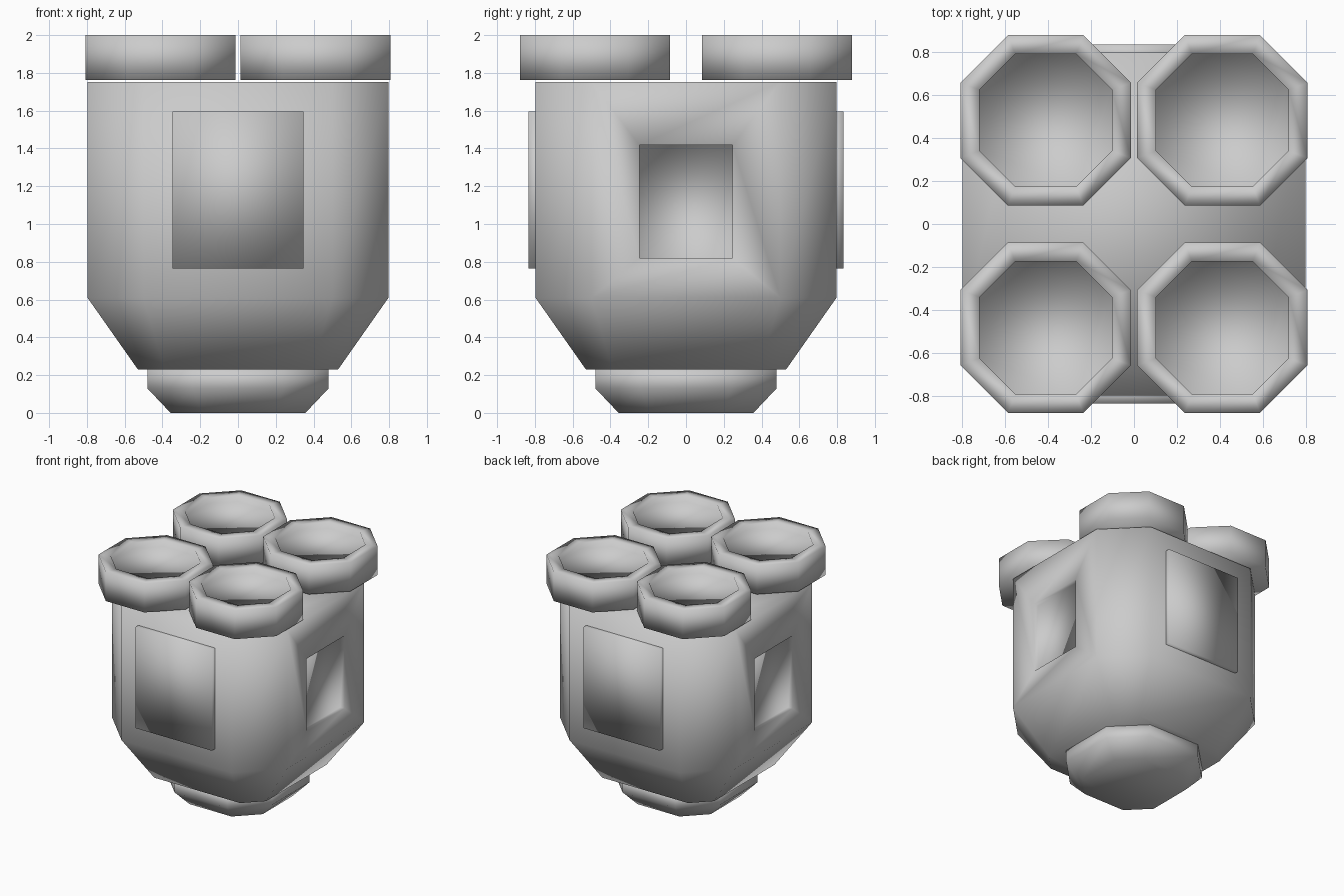
import bpy, bmesh

if "Cube" in bpy.data.objects:
    bpy.data.objects.remove(bpy.data.objects["Cube"])


def finish(bm, name):
    bmesh.ops.recalc_face_normals(bm, faces=bm.faces)
    for f in bm.faces:
        f.smooth = True
    me = bpy.data.meshes.new(name)
    bm.to_mesh(me)
    bm.free()
    ob = bpy.data.objects.new(name, me)
    bpy.context.collection.objects.link(ob)
    return ob


def loft(sections, cx=0, cy=0):
    """Stack octagons given as (z, half width, half flat) and cap both ends."""
    bm = bmesh.new()
    rings = []
    for z, h, f in sections:
        pts = [(h, -f), (h, f), (f, h), (-f, h), (-h, f), (-h, -f), (-f, -h), (f, -h)]
        rings.append([bm.verts.new((cx + x, cy + y, z)) for x, y in pts])
    for a, b in zip(rings, rings[1:]):
        for i in range(8):
            j = (i + 1) % 8
            bm.faces.new((a[i], a[j], b[j], b[i]))
    bm.faces.new(rings[0][::-1])
    bm.faces.new(rings[-1])
    bmesh.ops.recalc_face_normals(bm, faces=bm.faces)
    return bm


# Body: chamfered square block, tapering at the bottom
bm = loft([(0.23, 0.53, 0.39), (0.61, 0.797, 0.50), (1.753, 0.797, 0.50)])

# Shallow recessed windows in the left and right faces
sides = [f for f in bm.faces if abs(f.normal.x) > 0.99]
for f in sides:
    s = 1 if f.normal.x > 0 else -1
    bmesh.ops.inset_individual(bm, faces=[f], thickness=0.15)
    for v in f.verts:
        v.co.y = 0.247 if v.co.y > 0 else -0.247
        v.co.z = 1.417 if v.co.z > 1.18 else 0.82
    inner = bmesh.ops.extrude_discrete_faces(bm, faces=[f])["faces"][0]
    for v in inner.verts:
        v.co.x -= s * 0.04
finish(bm, "body")

# Foot
finish(loft([(0, 0.357, 0.19), (0.13, 0.48, 0.24), (0.235, 0.48, 0.24)]), "foot")

# Raised panels on front and back
for name, s in (("front_panel", -1), ("back_panel", 1)):
    bm = bmesh.new()
    bmesh.ops.create_cube(bm, size=1)
    for v in bm.verts:
        v.co.x *= 0.695
        v.co.y = s * 0.795 + v.co.y * 0.08
        v.co.z = 1.18 + v.co.z * 0.83
    finish(bm, name)

# Four shallow octagonal cups on top
for i, (sx, sy) in enumerate([(-1, -1), (1, -1), (-1, 1), (1, 1)]):
    cup = loft([(1.762, 0.397, 0.175), (2.0, 0.397, 0.175),
                (2.0, 0.308, 0.142), (1.95, 0.308, 0.142)],
               sx * 0.411, sy * 0.482)
    finish(cup, f"top_cup_{i + 1}")
